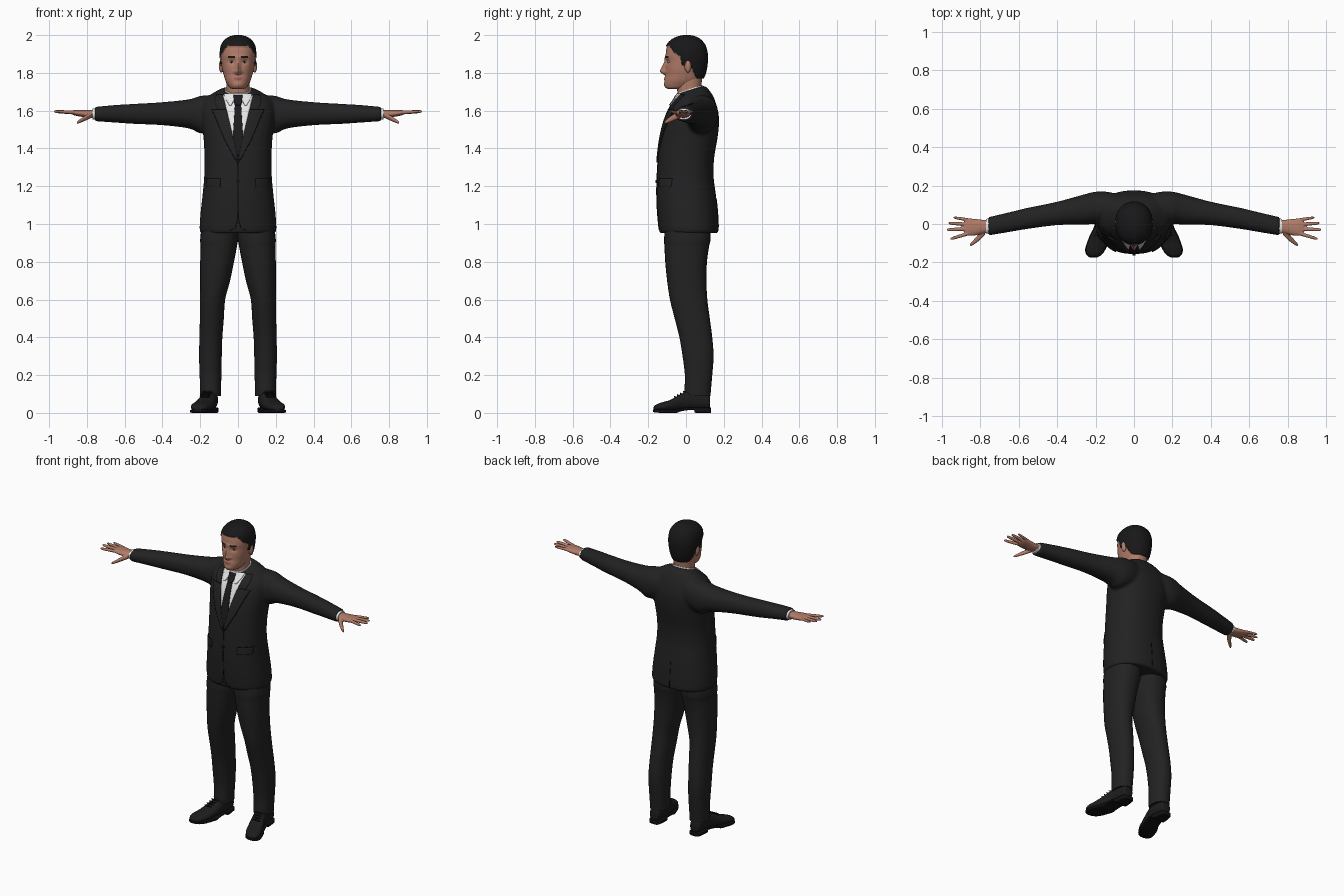
import bpy, bmesh, math
from mathutils import Vector, Matrix
from mathutils.bvhtree import BVHTree


def material(name, r, g, b):
    m = bpy.data.materials.new(name)
    m.diffuse_color = (r, g, b, 1)
    return m


SUIT = material("suit_black", .016, .016, .017)
SEAM = material("seam_black", .006, .006, .006)
TIE = material("tie_black", .011, .011, .012)
SHIRT = material("shirt_white", .8, .8, .8)
SKIN = material("skin", .44, .20, .14)
LIPS = material("lips", .33, .12, .09)
HAIR = material("hair_black", .009, .009, .010)
SHOE = material("shoe_black", .012, .012, .012)
EYE = material("eye_white", .6, .58, .55)


def table(t, pts):
    """Piecewise linear lookup."""
    for (a, p), (b, q) in zip(pts, pts[1:]):
        if t <= b:
            return p + (q - p) * max(0, (t - a) / (b - a))
    return pts[-1][1]


def smooth_rings(rings, sub):
    """Catmull-Rom interpolation between ring tuples."""
    rings = [tuple(r) + (0,) * (6 - len(r)) for r in rings]
    p = [rings[0]] + rings + [rings[-1]]
    out = []
    for i in range(1, len(p) - 2):
        for k in range(sub):
            t = k / sub
            out.append([.5 * (2 * b + (c - a) * t + (2 * a - 5 * b + 4 * c - d) * t * t
                              + (3 * b - a - 3 * c + d) * t ** 3)
                        for a, b, c, d in zip(*p[i - 1:i + 3])])
    return out + [list(rings[-1])]


def loft(bm, rings, axis='z', seg=32, sub=4, n=2.2, mirror=False):
    """Rings are (position, u_min, u_max, v_min, v_max, tilt) along an axis."""
    for side in ((1, -1) if mirror else (1,)):
        loops = []
        for s, u0, u1, v0, v1, tilt in smooth_rings(rings, sub):
            loop = []
            for k in range(seg):
                c, d = math.cos(math.tau * k / seg), math.sin(math.tau * k / seg)
                u = (u0 + u1) / 2 + (u1 - u0) / 2 * math.copysign(abs(c) ** (2 / n), c)
                v = (v0 + v1) / 2 + (v1 - v0) / 2 * math.copysign(abs(d) ** (2 / n), d)
                co = {'z': (u, v, s + tilt * v), 'x': (s, u, v), 'y': (u, s, v)}[axis]
                loop.append(bm.verts.new((co[0] * side, co[1], co[2])))
            loops.append(loop)
        for a, b in zip(loops, loops[1:]):
            for k in range(seg):
                bm.faces.new((a[k], a[(k + 1) % seg], b[(k + 1) % seg], b[k]))
        bm.faces.new(loops[0])
        bm.faces.new(loops[-1])


def ball(bm, co, size):
    for side in (1, -1):
        m = Matrix.Translation((co[0] * side, co[1], co[2])) @ Matrix.Diagonal((*size, 1))
        bmesh.ops.create_uvsphere(bm, u_segments=20, v_segments=12, radius=1, matrix=m)


def finish(bm, name, *mats, voxel=0, relax=0, recalc=True):
    if recalc:
        bmesh.ops.recalc_face_normals(bm, faces=bm.faces[:])
    me = bpy.data.meshes.new(name)
    bm.to_mesh(me)
    bm.free()
    for m in mats:
        me.materials.append(m)
    me.shade_smooth()
    me.set_sharp_from_angle(angle=math.radians(50))
    ob = bpy.data.objects.new(name, me)
    bpy.context.collection.objects.link(ob)
    if voxel:
        r = ob.modifiers.new("fuse", 'REMESH')
        r.mode, r.voxel_size, r.use_smooth_shade = 'VOXEL', voxel, True
        s = ob.modifiers.new("relax", 'SMOOTH')
        s.factor, s.iterations = .5, relax
    return ob


def part(name, mat, rings, **kw):
    bm = bmesh.new()
    loft(bm, rings, **kw)
    return finish(bm, name, mat)


# Jacket: body and sleeves fused into one skin
bm = bmesh.new()
body = [(.952, .195, -.137, .168), (.97, .203, -.143, .172), (1.05, .199, -.151, .169),
        (1.15, .188, -.156, .159), (1.25, .179, -.154, .146), (1.35, .177, -.148, .149),
        (1.45, .182, -.136, .166), (1.52, .19, -.121, .174), (1.58, .195, -.101, .173),
        (1.63, .19, -.077, .161), (1.66, .17, -.06, .145, .1), (1.685, .125, -.048, .118, .25),
        (1.703, .085, -.042, .097, .3)]
loft(bm, [(r[0], -r[1], *r[1:]) for r in body], seg=64, n=2.3)
loft(bm, [(.06, .01, .15, 1.515, 1.685), (.14, 0, .168, 1.49, 1.683),
          (.20, 0, .168, 1.48, 1.678), (.26, -.003, .154, 1.506, 1.66),
          (.40, -.006, .116, 1.523, 1.645), (.55, -.025, .085, 1.53, 1.636),
          (.65, -.042, .061, 1.537, 1.63), (.757, -.06, .036, 1.544, 1.62)],
     axis='x', mirror=True)
jacket = finish(bm, "jacket", SUIT, voxel=.009, relax=4)
tree = BVHTree.FromObject(jacket, bpy.context.evaluated_depsgraph_get())


def surface_y(x, z, front=True):
    s = -1 if front else 1
    hit = tree.ray_cast(Vector((x, s, z)), Vector((0, -s, 0)))[0]
    return hit.y if hit else -.04 * -s


def plate(name, mat, rows, lift, front=True, mirror=False, cols=10):
    """Thin panel laid on the jacket; rows are (z, x_left, x_right) going up."""
    bm = bmesh.new()
    grid = []
    for i, (r, q) in enumerate(zip(rows, rows[1:])):
        for k in range(6 + (i == len(rows) - 2)):
            z, a, b = [p + (o - p) * k / 6 for p, o in zip(r, q)]
            xs = [a + (b - a) * c / cols for c in range(cols + 1)]
            grid.append([bm.verts.new((x, surface_y(x, z, front) + (-lift if front else lift), z))
                         for x in xs])
    for a, b in zip(grid, grid[1:]):
        for c in range(cols):
            f = (a[c], a[c + 1], b[c + 1], b[c])
            bm.faces.new(f if front else f[::-1])
    ob = finish(bm, name, mat, recalc=False)
    s = ob.modifiers.new("thickness", 'SOLIDIFY')
    s.thickness, s.offset = min(lift + .002, .009), -1
    if mirror:
        ob.modifiers.new("mirror", 'MIRROR')
    return ob


# Shirt front, tie, lapels and jacket collar
plate("shirt_front", SHIRT, [(1.36, -.004, .004), (1.6, -.062, .062), (1.683, -.082, .082)], .003)
plate("tie", TIE, [(1.36, -.008, .008), (1.45, -.028, .028), (1.635, -.016, .016)], .007)
plate("tie_knot", TIE, [(1.63, -.014, .014), (1.645, -.02, .02), (1.682, -.024, .024)], .013)
plate("shirt_collar_wing", SHIRT, [(1.63, .036, .046), (1.66, .02, .064), (1.69, .02, .075)],
      .010, mirror=True)
plate("lapel", SUIT, [(1.34, 0, .012), (1.45, .024, .072), (1.56, .05, .118), (1.605, .061, .138)],
      .008, mirror=True)
plate("lapel_edge", SEAM, [(1.34, .012, .015), (1.45, .072, .075), (1.56, .118, .121),
                           (1.605, .138, .141)], .002, mirror=True, cols=2)
plate("jacket_collar", SUIT, [(1.608, .062, .108), (1.65, .072, .124), (1.685, .082, .115)],
      .007, mirror=True)

# Front opening, pockets and back vent
plate("front_seam", SEAM, [(1.03, -.002, .002), (1.34, -.002, .002)], .002, cols=2)
plate("front_cutaway", SEAM, [(.965, .035, .045), (.98, .012, .017), (1.03, -.001, .002)],
      .002, mirror=True, cols=2)
plate("pocket_flap", SUIT, [(1.195, .095, .168), (1.24, .095, .168)], .006, mirror=True)
plate("pocket_seam", SEAM, [(1.24, .094, .169), (1.244, .094, .169)], .004, mirror=True)
plate("back_vent", SEAM, [(.965, -.002, .002), (1.13, -.002, .002)], .002, front=False, cols=2)
for i, z in enumerate((1.335, 1.225)):
    y = surface_y(0, z)
    part("button_%d" % (i + 1), SEAM, [(y - .008, -.008, .008, z - .008, z + .008),
                                       (y + .003, -.009, .009, z - .009, z + .009)],
         axis='y', seg=16, sub=1, n=2)

# Trousers
part("trouser_legs", SUIT,
     [(1.0, 0, .19, -.11, .13), (.92, 0, .2, -.116, .13), (.88, .006, .198, -.114, .122),
      (.8, .021, .2, -.11, .111), (.7, .042, .2, -.1, .108), (.6, .068, .201, -.085, .113),
      (.5, .075, .202, -.06, .126), (.4, .083, .204, -.035, .139), (.3, .086, .206, -.018, .146),
      (.2, .088, .203, -.006, .139), (.12, .09, .201, -.008, .132), (.09, .09, .2, -.004, .13)],
     mirror=True)

# Shoes: upper, sole with arch, laces
part("shoe_uppers", SHOE,
     [(.128, .128, .168, .03, .07), (.12, .115, .181, .02, .1), (.07, .106, .19, .015, .12),
      (.02, .109, .195, .015, .12), (-.03, .118, .212, .012, .098), (-.08, .131, .235, .01, .07),
      (-.13, .15, .25, .01, .055), (-.16, .172, .244, .012, .043), (-.172, .196, .226, .015, .03)],
     axis='y', mirror=True)
part("shoe_soles", SEAM,
     [(.132, .13, .166, 0, .028), (.122, .112, .184, 0, .028), (.05, .104, .194, 0, .028),
      (.04, .106, .194, .016, .03), (-.02, .114, .21, .01, .026), (-.05, .119, .226, 0, .018),
      (-.09, .131, .242, 0, .018), (-.13, .147, .254, 0, .018), (-.16, .168, .248, .002, .018),
      (-.175, .194, .228, .005, .018)], axis='y', mirror=True, n=6, sub=3)
bm = bmesh.new()
for i in range(4):
    y, z = -.012 - i * .016, .111 - i * .0085
    ball(bm, (.162 + i * .005, y, z), (.028, .004, .005))
finish(bm, "shoe_laces", SEAM)

# Hands: palm, four fingers and thumb fused, with shirt cuffs
bm = bmesh.new()
loft(bm, [(.74, -.04, .02, 1.565, 1.605), (.79, -.05, .022, 1.562, 1.603),
          (.83, -.06, .027, 1.568, 1.603), (.865, -.06, .028, 1.575, 1.603),
          (.882, -.05, .02, 1.582, 1.6)], axis='x', mirror=True)
for (x0, y0, x1, y1, r) in ((.845, .019, .94, .034, .0085), (.86, -.003, .966, .005, .0095),
                            (.865, -.026, .974, -.03, .01), (.855, -.048, .957, -.078, .0095)):
    loft(bm, [(x0 + (x1 - x0) * t, y0 + (y1 - y0) * t - r * w, y0 + (y1 - y0) * t + r * w,
               1.59 + .006 * t - r * w, 1.59 + .006 * t + r * w)
              for t, w in ((0, 1), (.5, 1), (.9, .8), (1, .3))], axis='x', seg=14, mirror=True, n=2)
loft(bm, [(.775, -.055, -.02, 1.562, 1.592), (.80, -.082, -.042, 1.55, 1.58),
          (.83, -.105, -.077, 1.537, 1.56), (.848, -.115, -.097, 1.531, 1.547),
          (.854, -.114, -.106, 1.533, 1.54)], axis='x', seg=16, mirror=True, n=2)
finish(bm, "hands", SKIN, voxel=.004, relax=2)
part("shirt_cuffs", SHIRT, [(.74, -.052, .029, 1.551, 1.613), (.77, -.05, .027, 1.553, 1.611)],
     axis='x', mirror=True, sub=1)

# Neck and shirt collar band
part("neck", SKIN, [(1.64, -.064, .064, -.042, .075), (1.7, -.062, .062, -.046, .077),
                    (1.74, -.062, .062, -.05, .082), (1.79, -.064, .064, -.05, .088)])
part("shirt_collar", SHIRT, [(1.66, -.08, .08, -.05, .09, .3), (1.69, -.074, .074, -.052, .089, .33),
                             (1.708, -.068, .068, -.05, .086, .34)])

# Head: sculpted loft, hair raised and coloured above a hairline
HAIRLINE = [(-.3, 1.94), (-.085, 1.94), (-.058, 1.905), (-.026, 1.885), (-.02, 1.84),
            (.005, 1.838), (.03, 1.825), (.052, 1.775), (.2, 1.765)]
NOSE = [(1.785, 0), (1.797, .02), (1.808, .031), (1.83, .022), (1.855, .01), (1.885, .003), (1.9, 0)]


def bump(a, w):
    return math.exp(-(a / w) ** 2)


bm = bmesh.new()
skull = [(1.714, .028, -.095, -.03), (1.722, .044, -.108, .02), (1.737, .055, -.114, .055),
         (1.76, .067, -.113, .08), (1.79, .076, -.108, .096), (1.82, .083, -.108, .104),
         (1.86, .088, -.106, .109), (1.90, .091, -.107, .109), (1.94, .086, -.1, .099),
         (1.967, .07, -.079, .08), (1.984, .047, -.05, .055), (1.992, .022, -.02, .028),
         (1.993, .003, 0, .006)]
loft(bm, [(r[0], -r[1], *r[1:]) for r in skull], seg=128, sub=8)
for f in bm.faces:
    x, y, z = f.calc_center_median()
    x = abs(x)
    brow = y < -.05 and .014 < x < .054 and abs(z - 1.884 + 3 * (x - .034) ** 2) < .0045
    lips = y < -.08 and x < .026 and abs(z - 1.771) < .0085 * (1 - (x / .027) ** 2)
    f.material_index = 1 if z > table(y, HAIRLINE) or brow else 2 if lips else 0
for v in bm.verts:
    x, y, z = v.co
    if z > table(y, HAIRLINE):
        v.co += (v.co - Vector((0, .01, 1.86))).normalized() * .007
    elif y < -.03:
        a = abs(x)
        d = table(z, NOSE) * bump(x, .011 + .006 * bump(z - 1.803, .012))
        d -= .009 * bump(a - .034, .016) * bump(z - 1.858, .012)
        d += .004 * bump(z - 1.884, .009) * bump(a - .025, .03)
        d += bump(x, .022) * (.006 * bump(z - 1.771, .009) - .003 * bump(z - 1.771, .0025))
        d += .003 * bump(x, .02) * bump(z - 1.737, .012)
        v.co.y -= d
finish(bm, "head", SKIN, HAIR, LIPS)

# Ears and eyes
bm = bmesh.new()
ball(bm, (.088, .01, 1.836), (.013, .018, .034))
finish(bm, "ears", SKIN)
bm = bmesh.new()
ball(bm, (.034, -.083, 1.858), (.014, .0125, .0075))
finish(bm, "eyeballs", EYE)
bm = bmesh.new()
ball(bm, (.034, -.0905, 1.858), (.0065, .0065, .0062))
finish(bm, "irises", HAIR)
